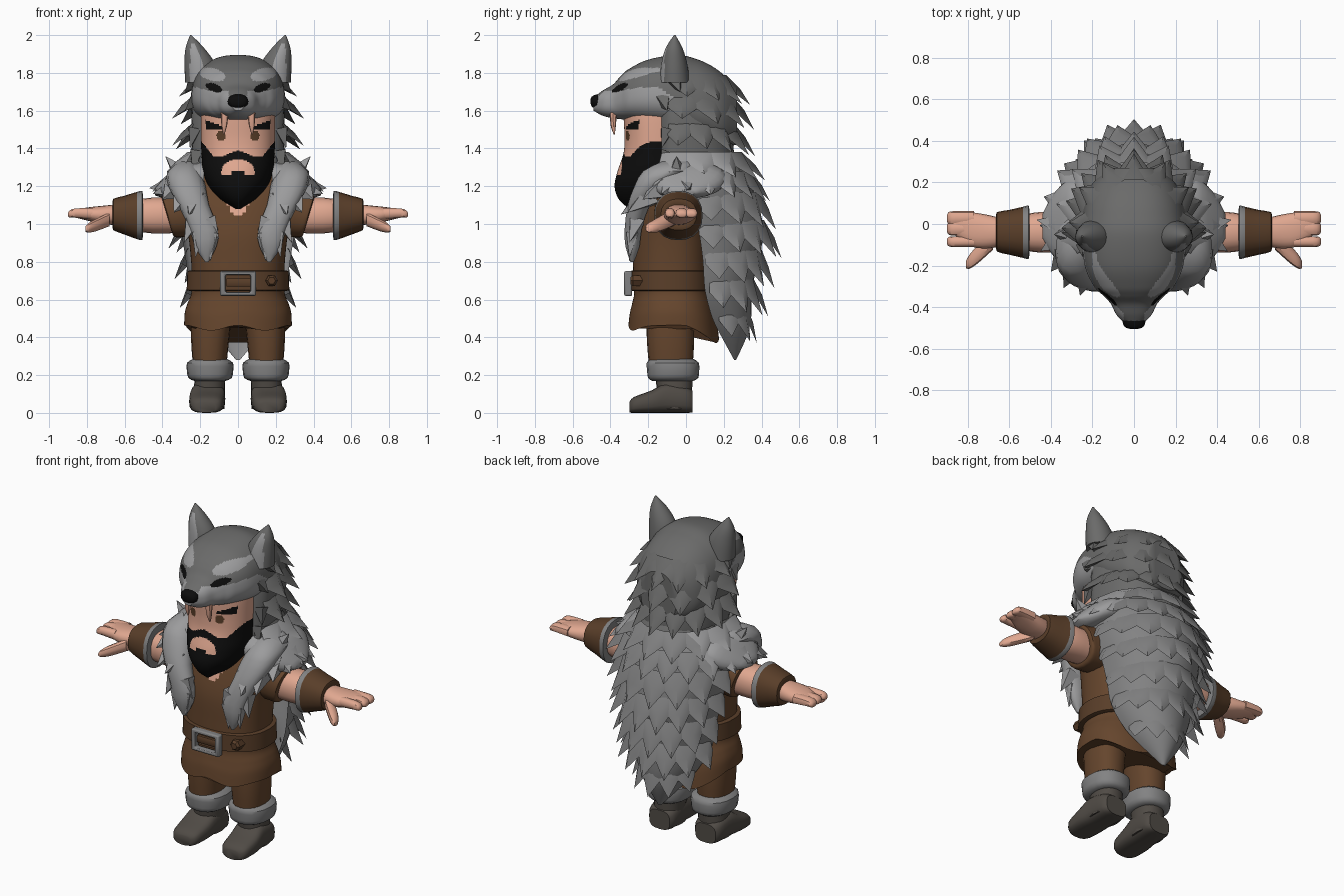
import bpy, bmesh, math
from mathutils import Vector


def material(name, *rgb):
    m = bpy.data.materials.new(name)
    m.diffuse_color = (*rgb, 1)
    return m


DARK = material("dark_grey_fur", 0.145, 0.145, 0.143)
LIGHT = material("light_grey_fur", 0.33, 0.33, 0.335)
MID = material("mid_grey_fur", 0.225, 0.225, 0.227)
BROWN = material("brown_leather", 0.13, 0.06, 0.026)
STRAP = material("dark_brown_leather", 0.1, 0.048, 0.022)
SKIN = material("skin", 0.75, 0.39, 0.28)
BOOT = material("boot_grey_brown", 0.08, 0.07, 0.06)
BLACK = material("black", 0.004, 0.004, 0.004)


def build(name, verts, faces, mats, rule=None, mirror=False, angle=40, fix=True):
    me = bpy.data.meshes.new(name)
    me.from_pydata([tuple(v) for v in verts], [], faces)
    if fix:
        bm = bmesh.new()
        bm.from_mesh(me)
        bmesh.ops.recalc_face_normals(bm, faces=bm.faces)
        bm.to_mesh(me)
        bm.free()
    for m in mats:
        me.materials.append(m)
    if rule:
        for p in me.polygons:
            p.material_index = rule(p.center, p.normal)
    me.shade_smooth()
    me.set_sharp_from_angle(angle=math.radians(angle))
    ob = bpy.data.objects.new(name, me)
    bpy.context.collection.objects.link(ob)
    if mirror:
        ob.modifiers.new("mirror", 'MIRROR').use_mirror_merge = False
    return ob


def dense(keys, sub):
    """Catmull-Rom refinement of section keys."""
    out = []
    for i in range(len(keys) - 1):
        k = [keys[max(0, i - 1)], keys[i], keys[i + 1], keys[min(len(keys) - 1, i + 2)]]
        for s in range(sub):
            t = s / sub
            out.append([0.5 * (2 * b + (c - a) * t + (2 * a - 5 * b + 4 * c - d) * t * t
                               + (3 * b - a - 3 * c + d) * t ** 3) for a, b, c, d in zip(*k)])
    return out + [list(keys[-1])]


def loft(name, axis, keys, mats, n=20, p=2.3, sub=3, front=1, rule=None, mirror=False, bend=None, angle=40):
    """Rounded sections (position, centre a, radius a, centre b, radius b) along an axis."""
    verts, faces = [], []
    rings = dense(keys, sub)
    for t, ac, ar, bc, br in rings:
        for j in range(n):
            a = 2 * math.pi * j / n
            c, s = math.cos(a), math.sin(a)
            u = ac + max(ar, .002) * math.copysign(abs(c) ** (2 / p), c)
            w = bc + max(br, .002) * math.copysign(abs(s) ** (2 / p), s) * (front if s < 0 else 1)
            v = {'z': (u, w, t), 'y': (u, t, w), 'x': (t, u, w)}[axis]
            verts.append(bend(*v) if bend else v)
    for i in range(len(rings) - 1):
        for j in range(n):
            k = (j + 1) % n
            faces.append((i * n + j, i * n + k, (i + 1) * n + k, (i + 1) * n + j))
    faces += [tuple(range(n))[::-1], tuple(range(len(verts) - n, len(verts)))]
    return build(name, verts, faces, mats, rule, mirror, angle)


def fur(name, rows, mats, rule=None):
    """Overlapping zigzag rows: count, half arc, top z, rx, ry, centre y, drop, flare."""
    verts, faces = [], []
    for n, arc, z, rx, ry, cy, drop, flare in rows:
        def pt(k, out, down):
            a = math.radians(arc) * (2 * k / n - 1)
            down *= 0.7 + 0.3 * max(0, math.cos(a))
            verts.append(((rx + out) * math.sin(a), cy + (ry + out) * math.cos(a), z - down))
            return len(verts) - 1
        for j in range(n):
            t0, t1 = pt(j, -.012, 0), pt(j + 1, -.012, 0)
            v0, v1 = pt(j, flare * .22, drop * .55), pt(j + 1, flare * .22, drop * .55)
            m, tip = pt(j + .5, flare * .5, drop * .45), pt(j + .5, flare, drop)
            faces += [(t0, t1, m), (t1, v1, m), (m, v1, tip), (t0, m, v0), (v0, m, tip), (v1, v0, tip)]
    return build(name, verts, faces, mats, rule, fix=False, angle=50)


def tufts(name, spikes, mat):
    """Mirrored four-sided spikes: base, tip, radius."""
    verts, faces = [], []
    for base, tip, r in spikes:
        b, t = Vector(base), Vector(tip)
        d = (t - b).normalized()
        u = d.orthogonal().normalized()
        w = d.cross(u)
        i = len(verts)
        verts += [b + u * r, b + w * r, b - u * r, b - w * r, t]
        faces += [(i + k, i + (k + 1) % 4, i + 4) for k in range(4)] + [(i + 3, i + 2, i + 1, i)]
    return build(name, verts, faces, [mat], mirror=True)


# Tunic with open neck, bloused skirt and pointed back hem
def hem(x, y, z):
    k = max(0, (0.62 - z) / 0.17)
    return (x, y, z - k * (0.42 * max(0, y) - .014 * math.cos(22 * x)))


loft("tunic", 'z', [(.45, 0, .285, -.065, .24), (.52, 0, .282, -.067, .23), (.575, 0, .268, -.07, .215),
     (.63, 0, .248, -.075, .2), (.7, 0, .245, -.08, .2), (.8, 0, .248, -.08, .2), (.95, 0, .265, -.075, .2),
     (1.08, 0, .3, -.06, .185), (1.2, 0, .3, -.04, .16), (1.28, 0, .2, -.03, .12)], [BROWN, SKIN],
     n=120, sub=7, bend=hem, rule=lambda c, n: int(c.y < -.1 and c.z > 1.025 + 1.3 * abs(c.x)))

# Belt, buckle and stud
loft("belt", 'z', [(.645, 0, .255, -.08, .205), (.65, 0, .272, -.08, .217), (.75, 0, .268, -.08, .215),
     (.755, 0, .25, -.08, .2)], [STRAP], n=40, sub=1)
bv, bf = [], []
for r, y in ((1, -.285), (1, -.325), (.72, -.33), (.68, -.285)):
    bv += [(sx * .095 * r, y, .685 + sz * .066 * r) for sx, sz in ((-1, -1), (1, -1), (1, 1), (-1, 1))]
for i in range(4):
    for j in range(4):
        a, b, k = i * 4, (i + 1) % 4 * 4, (j + 1) % 4
        bf.append((a + j, a + k, b + k, b + j))
buckle = build("buckle", bv, bf, [MID])
bev = buckle.modifiers.new("bevel", 'BEVEL')
bev.width, bev.segments = .008, 2
loft("belt_flap", 'x', [(-.06, -.3, .014, .69, .022), (.075, -.3, .014, .69, .022)], [STRAP], n=12, p=5, sub=1)
loft("belt_stud", 'y', [(-.295, .178, .02, .7, .02), (-.28, .178, .033, .7, .033), (-.23, .178, .033, .7, .033)],
     [STRAP], n=6, p=2, sub=1, angle=20)

# Legs and boots
loft("leg", 'z', [(.24, .15, .088, -.08, .115), (.38, .148, .1, -.082, .125), (.52, .14, .108, -.085, .125)],
     [BROWN], mirror=True)
loft("boot_cuff", 'z', [(.17, .148, .085, -.07, .11), (.185, .148, .115, -.068, .133), (.225, .148, .123, -.068, .138),
     (.265, .148, .122, -.07, .138), (.285, .148, .09, -.075, .115)], [MID], sub=2, mirror=True)
loft("boot_shaft", 'z', [(.02, .157, .085, -.065, .095), (.1, .153, .084, -.06, .092), (.2, .147, .08, -.065, .1)],
     [BOOT], mirror=True)
loft("boot_foot", 'y', [(-.3, .167, .05, .03, .028), (-.275, .167, .082, .042, .042), (-.18, .165, .094, .06, .06),
     (-.1, .16, .092, .08, .08), (0, .157, .088, .07, .07), (.035, .157, .07, .06, .058)],
     [BOOT], p=3, mirror=True)

# Arms, bracers and hands
loft("sleeve", 'x', [(.2, -.04, .13, 1.08, .14), (.33, -.04, .122, 1.05, .12), (.375, -.04, .12, 1.045, .113),
     (.38, -.04, .095, 1.045, .09)], [BROWN], mirror=True, bend=lambda x, y, z: (x + (z - 1.06) * .3, y, z))
loft("arm", 'x', [(.3, -.04, .09, 1.045, .092), (.45, -.04, .098, 1.045, .095), (.55, -.04, .08, 1.045, .08)],
     [SKIN], mirror=True)
loft("bracer", 'x', [(.505, -.04, .1, 1.045, .1), (.507, -.04, .128, 1.045, .13), (.535, -.04, .123, 1.045, .125),
     (.6, -.04, .108, 1.047, .103), (.66, -.038, .095, 1.05, .083), (.662, -.038, .07, 1.05, .06)],
     [STRAP, MID], sub=2, mirror=True, rule=lambda c, n: int(c.x < .534))
loft("palm", 'x', [(.63, -.04, .065, 1.05, .055), (.7, -.037, .08, 1.048, .05), (.78, -.027, .083, 1.052, .038),
     (.84, -.005, .065, 1.055, .026), (.87, .0, .05, 1.055, .02)], [SKIN], mirror=True)
for i, (fy, fr) in enumerate(((.028, .034), (-.022, .034), (-.085, .026))):
    loft(f"finger_{i + 1}", 'x', [(.77, fy, fr, 1.055, .03), (.86, fy, fr, 1.058, .026),
         (.89, fy, fr * .9, 1.053, .02), (.9, fy, fr * .5, 1.05, .01)], [SKIN], n=10, sub=2, mirror=True)
loft("thumb", 'x', [(.68, -.085, .04, 1.025, .038), (.75, -.145, .043, .995, .034), (.79, -.18, .035, .98, .027),
     (.808, -.195, .018, .972, .014)], [SKIN], n=10, mirror=True)


# Face with beard and eyes
def face_colour(c, n):
    x, z = abs(c.x), c.z
    if c.y > -.12 and z > 1.42:
        return 0
    if (x / .088) ** 2 + ((z - 1.275) / .068) ** 2 < 1 and z > 1.262 + (.018 if x < .035 else 0):
        return 0
    if z < 1.37 + .016 * math.cos(x * 30) + max(0, x - .13) * .8:
        return 1
    if .075 < x < .17 and 1.503 < z < 1.513 + .38 * (x - .075):
        return 1
    return 2 if ((x - .09) / .024) ** 2 + ((z - 1.467) / .026) ** 2 < 1 else 0


loft("face", 'z', [(1.08, 0, .015, -.15, .15), (1.13, 0, .095, -.15, .205), (1.2, 0, .155, -.15, .228),
     (1.28, 0, .185, -.15, .212), (1.37, 0, .193, -.15, .182), (1.45, 0, .196, -.15, .175),
     (1.56, 0, .196, -.15, .18), (1.63, 0, .19, -.15, .18)], [SKIN, BLACK, STRAP], n=200, p=2.2, sub=13,
     rule=face_colour)


# Wolf head of the hood, with muzzle markings
def hood_colour(c, n):
    x, y, z = abs(c.x), c.y, c.z
    if y > -.07:
        return 0
    if ((x - .127) / .043) ** 2 + ((z - 1.722 - .3 * (x - .127)) / .022) ** 2 < 1:
        return 2
    if ((x - .135) / .068) ** 2 + ((z - 1.792 - .2 * (x - .135)) / .034) ** 2 < 1:
        return 1
    if z < 1.705 + .25 * max(0, x - .15) - .6 * max(0, y + .16) and not (x < .05 and z > 1.68):
        return 1
    return 0


loft("hood_wolf_head", 'y', [(-.49, 0, .03, 1.635, .035), (-.44, 0, .08, 1.64, .067), (-.385, 0, .108, 1.65, .09),
     (-.345, 0, .145, 1.67, .115), (-.3, 0, .19, 1.685, .137), (-.2, 0, .235, 1.7, .17), (-.05, 0, .247, 1.7, .195),
     (.05, 0, .24, 1.66, .215), (.13, 0, .22, 1.63, .21), (.2, 0, .185, 1.6, .19), (.27, 0, .11, 1.57, .15)],
     [DARK, LIGHT, BLACK], n=140, p=2.4, sub=8, rule=hood_colour,
     bend=lambda x, y, z: (x * (1 + .5 * (1.7 - z)), y, z))
loft("wolf_nose", 'y', [(-.505, 0, .018, 1.65, .014), (-.495, 0, .045, 1.648, .03), (-.46, 0, .055, 1.65, .04),
     (-.42, 0, .03, 1.66, .03)], [BLACK], n=14)
loft("wolf_fang", 'z', [(1.475, .075, .003, -.38, .003), (1.52, .073, .015, -.385, .014),
     (1.6, .07, .022, -.385, .02)], [SKIN], n=8, sub=2, mirror=True)


def ear_colour(c, n):
    r = .085 * (2 - c.z) / .22
    return int(n.y < -.15 and abs(c.x - .205 - .2 * (c.z - 1.78)) < .6 * r and c.z < 1.96)


loft("wolf_ear", 'z', [(1.75, .19, .09, -.06, .08), (1.85, .203, .08, -.062, .068), (1.93, .228, .05, -.063, .045),
     (2.0, .25, .004, -.06, .004)], [DARK, LIGHT], n=32, p=2, sub=6, mirror=True, rule=ear_colour)

# Hood back, draped around the face
loft("hood_drape", 'z', [(1.2, 0, .2, -.05, .25), (1.3, 0, .235, -.05, .3), (1.45, 0, .245, -.05, .3),
     (1.58, 0, .245, -.05, .29), (1.7, 0, .225, -.05, .26), (1.79, 0, .17, -.05, .18)], [DARK], n=32, front=.4)
fur("hood_fur", [(7, 100, 1.79, .205, .25, -.02, .16, .11), (7, 105, 1.69, .245, .275, -.02, .19, .105),
    (9, 105, 1.54, .25, .285, -.02, .18, .1), (7, 105, 1.39, .24, .29, -.02, .17, .09)], [DARK])
tufts("cheek_tufts", [((.22, -.12, 1.66), (.28, -.1, 1.6), .05), ((.23, -.06, 1.76), (.28, -.03, 1.7), .05),
      ((.23, -.1, 1.5), (.255, -.13, 1.4), .045), ((.22, -.1, 1.38), (.24, -.14, 1.27), .045)], DARK)

# Fur cape hanging down the back, lighter underneath
loft("cape", 'z', [(.28, 0, .01, .255, .01), (.4, 0, .11, .19, .13), (.5, 0, .18, .14, .205), (.65, 0, .25, .1, .25),
     (.8, 0, .275, .09, .29), (.95, 0, .3, .07, .34), (1.1, 0, .33, .04, .34), (1.25, 0, .34, 0, .33),
     (1.36, 0, .2, 0, .24)], [MID, LIGHT], n=36, p=2, front=-.42, rule=lambda c, n: int(n.y < .05))
fur("cape_fur", [(9, 115, 1.38, .28, .315, 0, .15, .105), (11, 100, 1.28, .365, .355, 0, .16, .09),
    (8, 90, 1.17, .325, .355, .05, .2, .08), (9, 90, 1.02, .3, .36, .07, .2, .075),
    (8, 88, .87, .28, .32, .09, .21, .065), (7, 85, .72, .258, .27, .1, .21, .065),
    (5, 80, .57, .18, .195, .14, .2, .04)], [MID, LIGHT],
    rule=lambda c, n: int(n.z < -.2 or (c.z > 1.15 and c.y < .22)))

# Shoulder fur and front lapels
loft("shoulder_fur", 'x', [(.18, 0, .2, 1.25, .09), (.3, 0, .215, 1.235, .085), (.38, -.005, .16, 1.195, .06),
     (.44, -.01, .06, 1.17, .018)], [LIGHT], mirror=True)
loft("lapel", 'z', [(.8, .165, .01, -.285, .01), (.88, .172, .058, -.283, .038), (.97, .18, .075, -.28, .046),
     (1.1, .235, .082, -.25, .06), (1.2, .27, .098, -.19, .085), (1.28, .285, .09, -.1, .13),
     (1.33, .27, .04, -.05, .08)], [LIGHT], n=14, sub=2, mirror=True)
tufts("lapel_tufts", [((.28, -.05, 1.24), (.385, -.05, 1.36), .075), ((.23, -.1, 1.26), (.22, -.13, 1.38), .06),
      ((.37, 0, 1.2), (.47, .02, 1.19), .06), ((.36, -.08, 1.19), (.45, -.13, 1.16), .065),
      ((.33, -.13, 1.19), (.4, -.23, 1.13), .075), ((.29, -.19, 1.15), (.34, -.31, 1.06), .075),
      ((.23, -.23, 1.13), (.26, -.345, 1.05), .07), ((.24, -.26, 1.02), (.285, -.3, .9), .055),
      ((.21, -.285, .95), (.225, -.3, .82), .045), ((.14, -.285, .95), (.145, -.3, .8), .045),
      ((.15, -.285, 1.03), (.1, -.3, .92), .045)], LIGHT)
